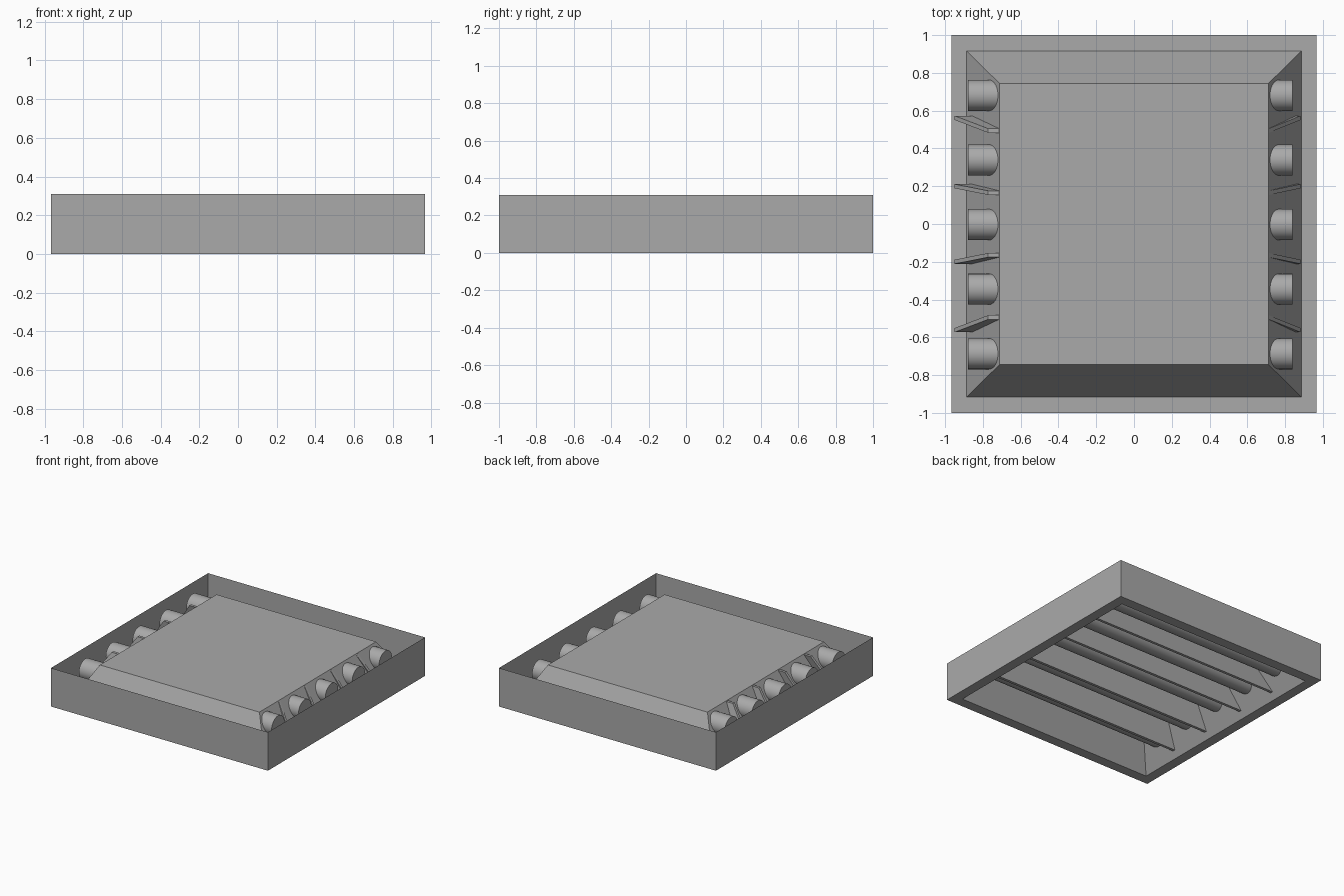
import bpy
import bmesh
from math import pi
from mathutils import Matrix

if "Cube" in bpy.data.objects:
    bpy.data.objects.remove(bpy.data.objects["Cube"], do_unlink=True)

metal = bpy.data.materials.new("grey_metal")
metal.use_nodes = True
GREY = (0.4, 0.4, 0.4, 1)
metal.diffuse_color = GREY
metal.node_tree.nodes["Principled BSDF"].inputs["Base Color"].default_value = GREY


def add_object(name, bm):
    mesh = bpy.data.meshes.new(name)
    bm.to_mesh(mesh)
    bm.free()
    mesh.materials.append(metal)
    obj = bpy.data.objects.new(name, mesh)
    bpy.context.collection.objects.link(obj)
    return obj


# Housing: thin outer wall, bottom rim and raised reflector pan, as nested rectangles
bm = bmesh.new()
loops = []
for hx, hy, z in [(0.967, 1, 0.31), (0.967, 1, 0), (0.886, 0.917, 0), (0.711, 0.743, 0.305)]:
    loops.append([bm.verts.new((sx * hx, sy * hy, z))
                  for sx, sy in [(-1, -1), (1, -1), (1, 1), (-1, 1)]])
for upper, lower in zip(loops, loops[1:]):
    for i in range(4):
        j = (i + 1) % 4
        bm.faces.new((upper[i], lower[i], lower[j], upper[j]))
bm.faces.new(loops[-1])
add_object("housing", bm)

# Lamp tubes running across the pan and out through its sides
LEFT, RIGHT, RADIUS = 0.838, -0.88, 0.082
for n in range(5):
    bm = bmesh.new()
    turn = Matrix.Translation(((LEFT + RIGHT) / 2, (n - 2) * 0.342 - 0.003, 0.207)) @ Matrix.Rotation(pi / 2, 4, "Y")
    bmesh.ops.create_cone(bm, cap_ends=True, segments=32, radius1=RADIUS,
                          radius2=RADIUS, depth=LEFT - RIGHT, matrix=turn)
    for f in bm.faces:
        f.smooth = len(f.verts) == 4
    for e in bm.edges:
        e.smooth = all(f.smooth for f in e.link_faces)
    add_object(f"lamp_tube_{n + 1}", bm)


# Louvre blades: trapezoid boards between the tubes, leaning inward at the top
def louvre(name, side, y_low, y_high):
    bm = bmesh.new()
    outline = [(-0.95, y_low, 0.05), (0.882, y_low, 0.05),
               (0.715, y_high, 0.3), (-0.772, y_high, 0.3)]
    rings = [[bm.verts.new((x, side * (y + t), z)) for x, y, z in outline]
             for t in (-0.011, 0.011)]
    bm.faces.new(rings[0])
    bm.faces.new(rings[1][::-1])
    for i in range(4):
        j = (i + 1) % 4
        bm.faces.new((rings[0][i], rings[1][i], rings[1][j], rings[0][j]))
    bmesh.ops.recalc_face_normals(bm, faces=bm.faces)
    add_object(name, bm)


for side, place in ((1, "back"), (-1, "front")):
    louvre(f"{place}_outer_louvre", side, 0.562, 0.494)
    louvre(f"{place}_inner_louvre", side, 0.2, 0.165)
